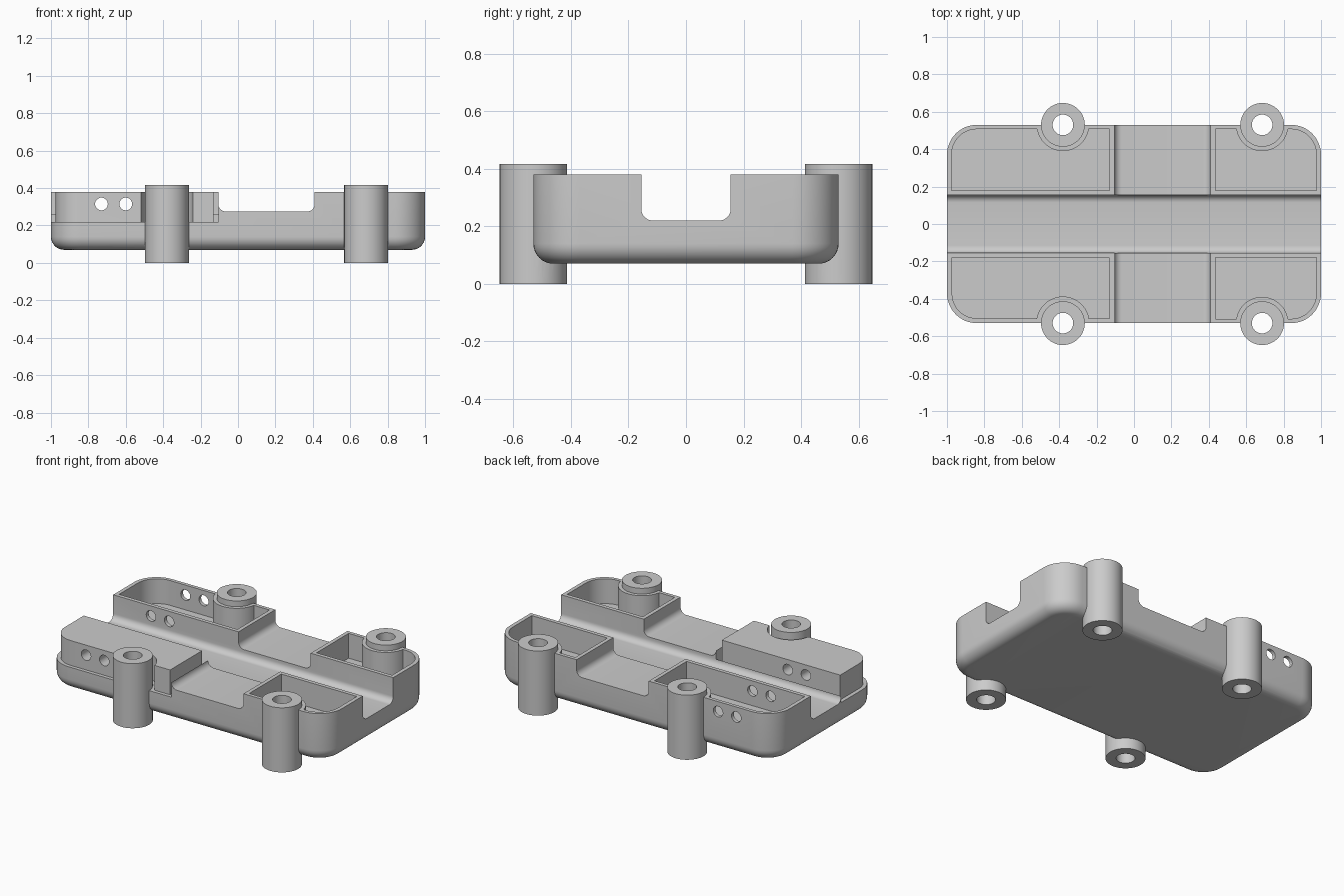
import bpy, bmesh
from math import sin, cos, pi, asin

if "Cube" in bpy.data.objects:
    bpy.data.objects.remove(bpy.data.objects["Cube"])

def arc(cx, cy, r, a0, a1, n=12):
    return [(cx + r * cos(a0 + (a1 - a0) * i / n), cy + r * sin(a0 + (a1 - a0) * i / n))
            for i in range(n + 1)]

def loft(name, rings):
    """Closed solid from a stack of equal-length point rings."""
    bm = bmesh.new()
    loops = [[bm.verts.new(p) for p in ring] for ring in rings]
    for lo, hi in zip(loops, loops[1:]):
        for i in range(len(lo)):
            j = (i + 1) % len(lo)
            bm.faces.new((lo[i], lo[j], hi[j], hi[i]))
    bm.faces.new(loops[0][::-1])
    bm.faces.new(loops[-1])
    bmesh.ops.recalc_face_normals(bm, faces=bm.faces)
    mesh = bpy.data.meshes.new(name)
    bm.to_mesh(mesh)
    bm.free()
    ob = bpy.data.objects.new(name, mesh)
    bpy.context.collection.objects.link(ob)
    return ob

def prism(name, pts, axis, a, b):
    place = {'X': lambda u, v, w: (w, u, v),
             'Y': lambda u, v, w: (u, w, v),
             'Z': lambda u, v, w: (u, v, w)}[axis]
    return loft(name, [[place(u, v, w) for u, v in pts] for w in (a, b)])

def cylinder(name, u, v, r, axis, a, b, n=48):
    return prism(name, arc(u, v, r, 0, 2 * pi, n)[:-1], axis, a, b)

def combine(target, tool, op='DIFFERENCE'):
    tool.hide_render = True
    m = target.modifiers.new(op.title(), 'BOOLEAN')
    m.operation, m.solver, m.object = op, 'EXACT', tool
    bpy.context.view_layer.objects.active = target
    bpy.ops.object.modifier_apply(modifier=m.name)
    bpy.data.objects.remove(tool, do_unlink=True)

def rounded_rect(hx, hy, r):
    pts = []
    for k, (sx, sy) in enumerate([(1, 1), (-1, 1), (-1, -1), (1, -1)]):
        pts += arc(sx * (hx - r), sy * (hy - r), r, k * pi / 2, (k + 1) * pi / 2)
    return pts

def channel(c0, c1, floor, r=0.04):
    return [(c0, 0.6)] + arc(c0 + r, floor + r, r, pi, 1.5 * pi, 8) + \
        arc(c1 - r, floor + r, r, 1.5 * pi, 2 * pi, 8) + [(c1, 0.6)]

HY, TOP, FLOOR, BOSS_R, COLLAR_R = 0.53, 0.38, 0.22, 0.117, 0.14
INNER = {-1: 0.13, 1: 0.435}      # pocket edge next to the cross channel
BOSS_X = {-1: 0.38, 1: 0.685}

def pocket(name, sx, sy, z0, z1):
    """Corner compartment outline, notched around its boss."""
    x0, x1, y0, y1, r = INNER[sx], 0.975, 0.18, 0.507, 0.135
    a = asin((HY - y1) / COLLAR_R)
    pts = [(x0, y0), (x1, y0)] + arc(x1 - r, y1 - r, r, 0, pi / 2)
    pts += arc(BOSS_X[sx], HY, COLLAR_R, -a, a - pi, 24) + [(x0, y1)]
    return prism(name, [(sx * x, sy * y) for x, y in pts], 'Z', z0, z1)

# Tray body with rounded lower edge
e = 0.07
rings = []
for i in range(9):
    t = i / 8 * pi / 2
    d = e * (1 - sin(t))
    rings.append([(x, y, 0.07 + e * (1 - cos(t)))
                  for x, y in rounded_rect(1 - d, HY - d, 0.16 - d)])
rings.append([(x, y, TOP) for x, y in rounded_rect(1, HY, 0.16)])
body = loft("tray_body", rings)

# Long channel and cross channel
combine(body, prism("long_channel", channel(-0.155, 0.155, FLOOR), 'X', -1.2, 1.2))
combine(body, prism("cross_channel", channel(-0.105, 0.41, 0.275), 'Y', -0.8, 0.8))

# Three open corner pockets
for sx, sy in [(-1, 1), (1, 1), (1, -1)]:
    combine(body, pocket("pocket", sx, sy, FLOOR, 0.6))

# Front left corner: walls cut away, solid block in their place
combine(body, prism("corner_cut", [(-1.2, -0.8), (-0.105, -0.8), (-0.105, -0.155),
                                   (-1.2, -0.155)], 'Z', FLOOR, 0.6))
combine(body, pocket("corner_block", -1, -1, 0.18, TOP), 'UNION')

# Cable holes through the left-hand walls and block
for x in (-0.73, -0.6):
    combine(body, cylinder("cable_hole", x, 0.315, 0.034, 'Y', -0.8, 0.8, 32))

# Screw bosses with through bores
for sx in (-1, 1):
    for sy in (-1, 1):
        x, y = sx * BOSS_X[sx], sy * HY
        combine(body, cylinder("boss", x, y, BOSS_R, 'Z', 0, 0.417), 'UNION')
        combine(body, cylinder("bore", x, y, 0.055, 'Z', -0.2, 0.7))

bpy.ops.object.select_all(action='DESELECT')
body.select_set(True)
bpy.context.view_layer.objects.active = body
bpy.ops.object.shade_smooth_by_angle(angle=0.52)
